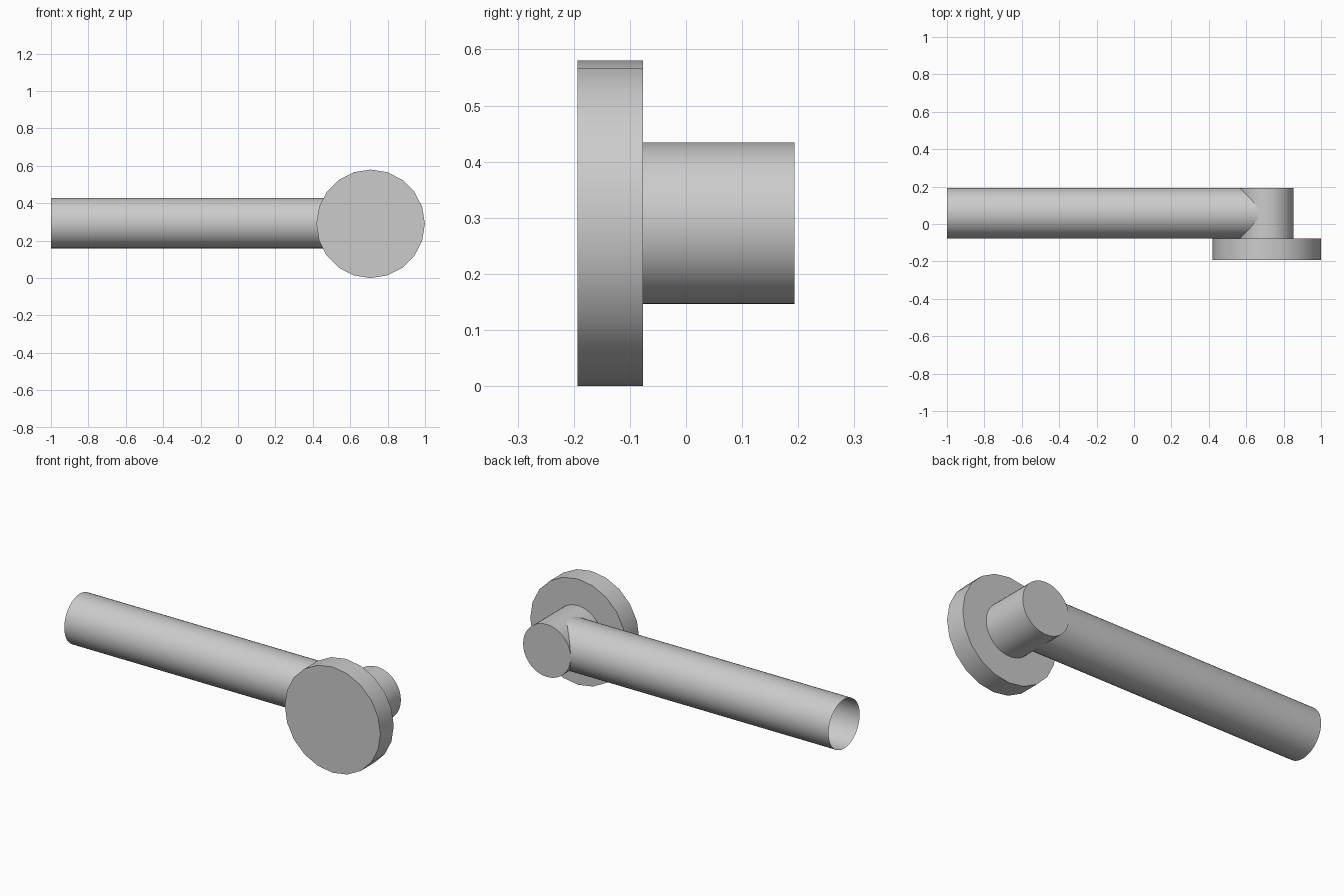
import bpy
from math import radians

if "Cube" in bpy.data.objects:
    bpy.data.objects.remove(bpy.data.objects["Cube"])


def cylinder(name, radius, start, end, rotation, sides, cap='NGON'):
    """Cylinder whose axis runs from start to end along one world axis."""
    mid = [(a + b) / 2 for a, b in zip(start, end)]
    depth = sum(abs(b - a) for a, b in zip(start, end))
    bpy.ops.mesh.primitive_cylinder_add(
        vertices=sides, radius=radius, depth=depth, end_fill_type=cap,
        location=mid, rotation=rotation)
    obj = bpy.context.object
    obj.name = name
    bpy.ops.object.shade_smooth_by_angle(angle=radians(30))
    return obj


ALONG_X = (0, radians(90), 0)
ALONG_Y = (radians(90), 0, 0)
CX, CZ = 0.709, 0.29      # spindle axis
BACK, SEAM, FRONT = 0.193, -0.077, -0.193

# Round mounting plate
cylinder("rosette", 0.29, (CX, FRONT, CZ), (CX, SEAM, CZ), ALONG_Y, 20)

# Stub joining the plate to the lever
cylinder("neck", 0.144, (CX, SEAM, CZ), (CX, BACK, CZ), ALONG_Y, 48)

# Open tube lever, running into the neck
arm_y = (BACK + SEAM) / 2
cylinder("lever", 0.135, (-1.0, arm_y, 0.294), (0.66, arm_y, 0.294),
         ALONG_X, 48, cap='NOTHING')
